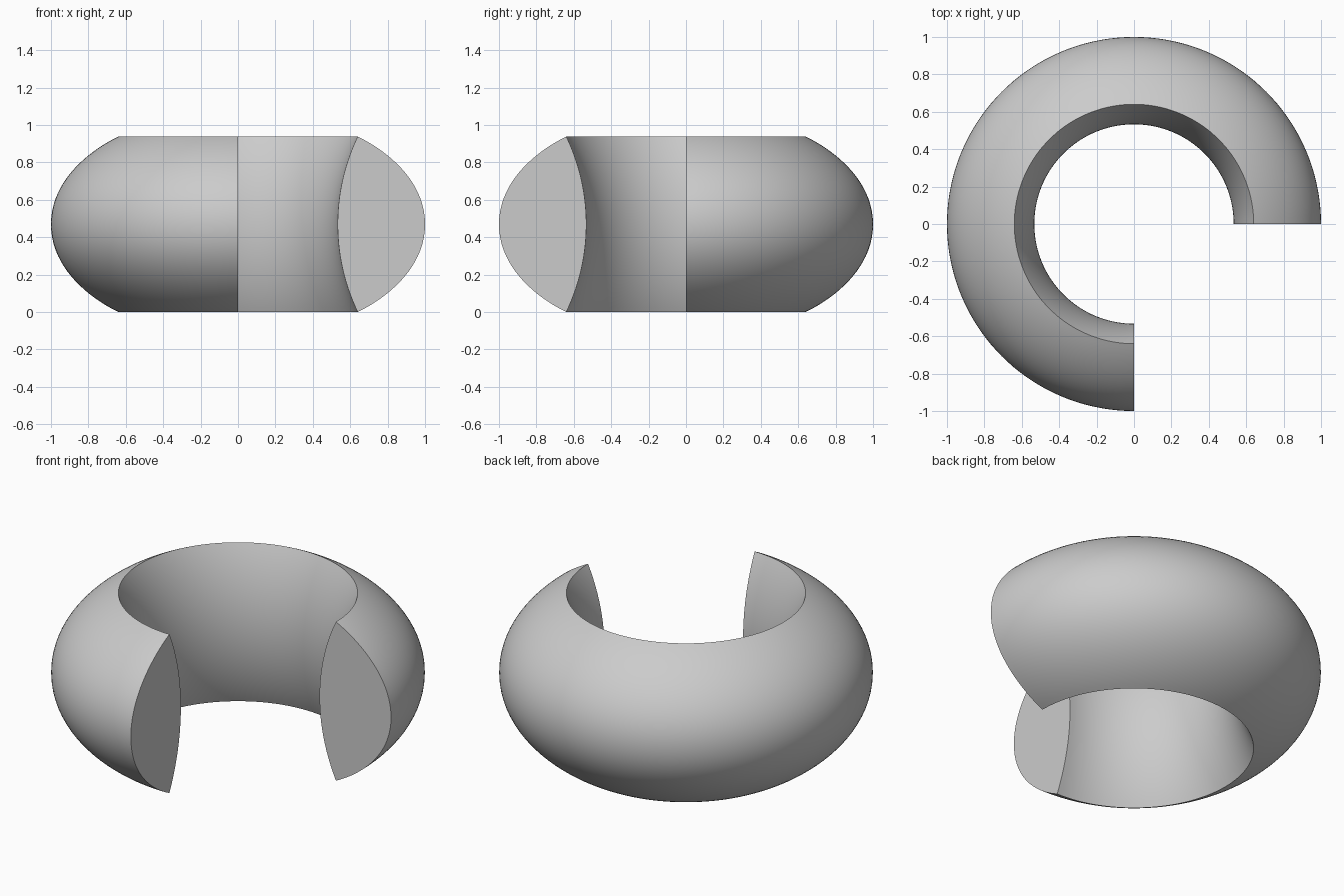
import bpy, bmesh, math
from mathutils import Vector
from mathutils.geometry import interpolate_bezier

cube = bpy.data.objects.get("Cube")
if cube:
    bpy.data.objects.remove(cube)

OUTER, TIP, INNER, HEIGHT = 1.0, 0.64, 0.533, 0.938
MID = HEIGHT / 2
STEPS = 20

# One material for the whole body
grey = bpy.data.materials.new("light_grey")
grey.use_nodes = True
colour = (0.6, 0.6, 0.6, 1.0)
grey.diffuse_color = colour
grey.node_tree.nodes["Principled BSDF"].inputs["Base Color"].default_value = colour


def mirror_down(points):
    """Continue an upper half profile, ending at mid height, to the bottom."""
    return points + [Vector((p.x, 0, HEIGHT - p.z)) for p in reversed(points[:-1])]


# Outer curve, from the top tip to the equator
outer = interpolate_bezier(Vector((TIP, 0, HEIGHT)), Vector((0.80, 0, 0.86)),
                           Vector((OUTER, 0, 0.70)), Vector((OUTER, 0, MID)), STEPS)
outer = mirror_down([Vector(p) for p in outer])

# Inner wall, a shallow circular arc bulging toward the hole
sag = TIP - INNER
radius = (MID ** 2 + sag ** 2) / (2 * sag)
inner = []
for i in range(STEPS):
    dz = MID * (1 - i / (STEPS - 1))
    inner.append(Vector((INNER + radius - math.sqrt(radius ** 2 - dz ** 2), 0, MID + dz)))
inner = mirror_down(inner)

# Closed cross-section, swept through three quarters of a turn
section = outer + inner[-2:0:-1]
bm = bmesh.new()
verts = [bm.verts.new(p) for p in section]
edges = [bm.edges.new((v, verts[(i + 1) % len(verts)])) for i, v in enumerate(verts)]
bmesh.ops.spin(bm, geom=verts + edges, cent=(0, 0, 0), axis=(0, 0, 1),
               angle=math.radians(270), steps=108)

# Flat caps on the two cut ends
bmesh.ops.holes_fill(bm, edges=[e for e in bm.edges if e.is_boundary], sides=0)
bmesh.ops.recalc_face_normals(bm, faces=bm.faces)

mesh = bpy.data.meshes.new("open_ring")
bm.to_mesh(mesh)
bm.free()
mesh.materials.append(grey)
ring = bpy.data.objects.new("open_ring", mesh)
bpy.context.collection.objects.link(ring)

# Smooth sides with sharp rims and cut ends
bpy.ops.object.select_all(action="DESELECT")
ring.select_set(True)
bpy.context.view_layer.objects.active = ring
bpy.ops.object.shade_smooth_by_angle(angle=math.radians(30))
